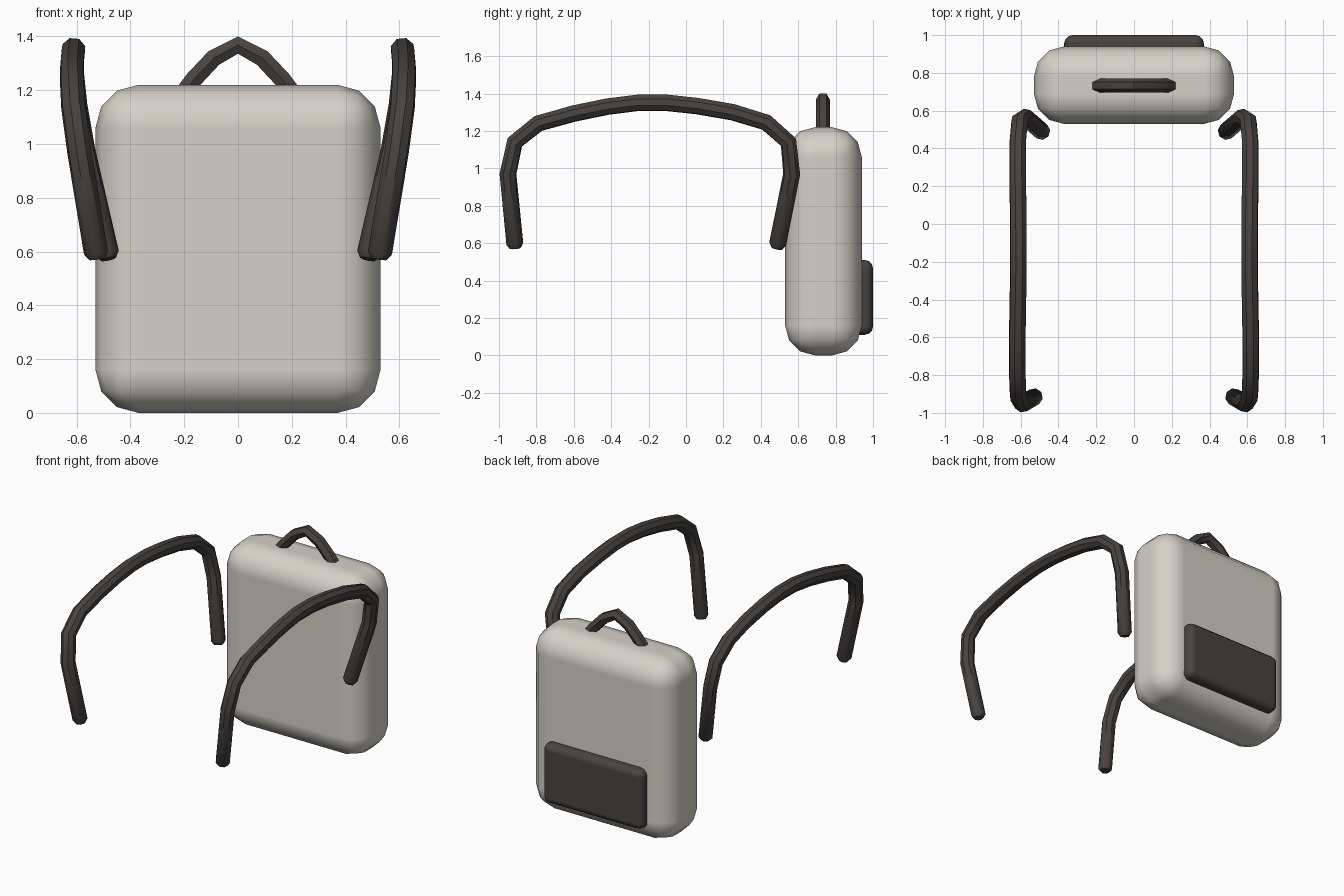
import bpy, math

if "Cube" in bpy.data.objects:
    bpy.data.objects.remove(bpy.data.objects["Cube"])


def material(name, color):
    m = bpy.data.materials.new(name)
    m.diffuse_color = (*color, 1)
    m.use_nodes = True
    m.node_tree.nodes["Principled BSDF"].inputs["Base Color"].default_value = m.diffuse_color
    return m


FABRIC = material("light_fabric", (0.67, 0.64, 0.58))
DARK = material("dark_webbing", (0.065, 0.056, 0.051))


def activate(ob):
    bpy.ops.object.select_all(action='DESELECT')
    ob.select_set(True)
    bpy.context.view_layer.objects.active = ob


def rounded_box(name, lo, hi, radius, segments, mat):
    bpy.ops.mesh.primitive_cube_add(size=1, location=[(a + b) / 2 for a, b in zip(lo, hi)])
    ob = bpy.context.object
    ob.name = name
    ob.scale = [b - a for a, b in zip(lo, hi)]
    bpy.ops.object.transform_apply(location=False, rotation=False)
    bpy.ops.object.shade_smooth()
    bev = ob.modifiers.new("rounding", 'BEVEL')
    bev.width, bev.segments, bev.harden_normals = radius, segments, True
    ob.data.materials.append(mat)
    return ob


def tube(name, points, radius, resolution, mat):
    """Round tube along points given as (x, y, z, radius factor)."""
    cu = bpy.data.curves.new(name, 'CURVE')
    cu.dimensions = '3D'
    cu.bevel_depth, cu.bevel_resolution, cu.use_fill_caps = radius, resolution, True
    sp = cu.splines.new('POLY')
    sp.points.add(len(points) - 1)
    for p, (x, y, z, r) in zip(sp.points, points):
        p.co, p.radius = (x, y, z, 1), r
    ob = bpy.data.objects.new(name, cu)
    bpy.context.collection.objects.link(ob)
    activate(ob)
    bpy.ops.object.convert(target='MESH')
    ob = bpy.context.object
    ob.data.materials.append(mat)
    bpy.ops.object.shade_smooth_by_angle(angle=math.radians(40))
    return ob


# Main bag and rear pocket
rounded_box("bag_body", (-0.53, 0.53, 0), (0.53, 0.94, 1.22), 0.16, 3, FABRIC)
rounded_box("rear_pocket", (-0.37, 0.88, 0.11), (0.37, 1.0, 0.51), 0.045, 3, DARK)

# Carry handle
handle = [(-0.21, 1.18), (-0.165, 1.24), (-0.09, 1.32), (0, 1.368),
          (0.09, 1.32), (0.165, 1.24), (0.21, 1.18)]
tube("top_handle", [(x, 0.732, z, 1) for x, z in handle], 0.037, 1, DARK)

# Shoulder straps, arching forward from the bag
strap = [(0.525, -0.913, 0.572, 0.65), (0.528, -0.915, 0.595, 1),
         (0.59, -0.952, 0.97, 1), (0.613, -0.915, 1.14, 1),
         (0.618, -0.79, 1.24, 1), (0.618, -0.60, 1.293, 1),
         (0.615, -0.42, 1.33, 1), (0.612, -0.26, 1.35, 1),
         (0.612, -0.10, 1.35, 1), (0.613, 0.06, 1.333, 1),
         (0.616, 0.25, 1.30, 1), (0.616, 0.43, 1.245, 1),
         (0.605, 0.548, 1.14, 1), (0.575, 0.565, 0.97, 1),
         (0.488, 0.49, 0.595, 1), (0.483, 0.485, 0.572, 0.65)]
for side, s in (("left", -1), ("right", 1)):
    tube(side + "_strap", [(s * x, y, z, r) for x, y, z, r in strap], 0.046, 2, DARK)
